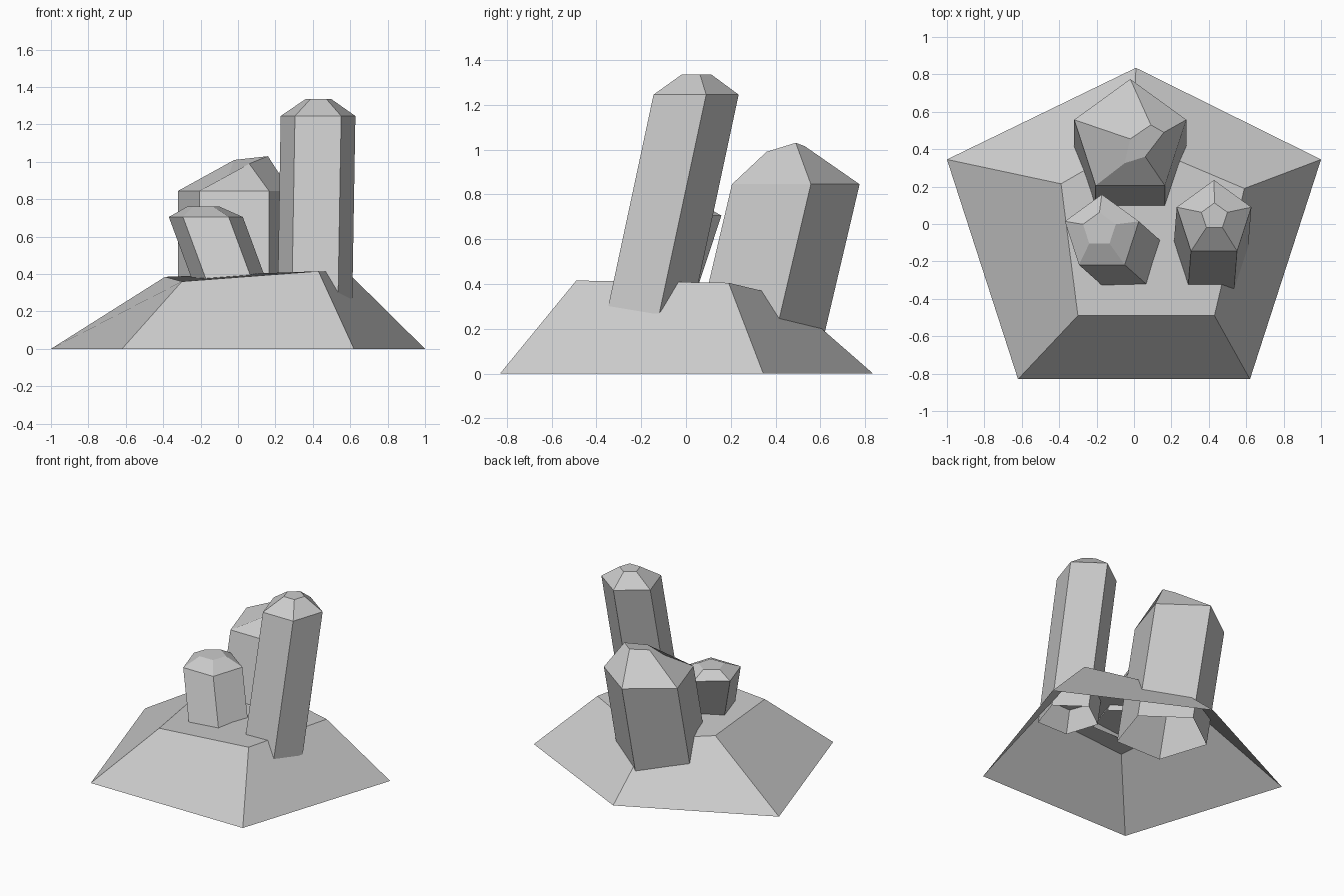
import bpy
from math import sin, cos, pi

cube = bpy.data.objects.get("Cube")
if cube:
    bpy.data.objects.remove(cube, do_unlink=True)

# Single stone colour
stone = bpy.data.materials.new("stone_grey")
stone.use_nodes = True
GREY = (0.6, 0.6, 0.6, 1.0)
stone.diffuse_color = GREY
stone.node_tree.nodes["Principled BSDF"].inputs["Base Color"].default_value = GREY


def pentagon(cx, cy, z, r):
    """Regular pentagon with one corner pointing to the back."""
    angles = [pi / 2 + i * 2 * pi / 5 for i in range(5)]
    return [(cx + r * cos(a), cy + r * sin(a), z) for a in angles]


def loft(name, rings):
    """Flat-sided shell through five-cornered rings, closed on top, open below."""
    verts = [p for ring in rings for p in ring]
    faces = []
    for k in range(len(rings) - 1):
        for i in range(5):
            j = (i + 1) % 5
            faces.append((5 * k + i, 5 * k + j, 5 * k + 5 + j, 5 * k + 5 + i))
    last = 5 * (len(rings) - 1)
    faces.append(tuple(range(last, last + 5)))
    mesh = bpy.data.meshes.new(name)
    mesh.from_pydata(verts, [], faces)
    mesh.materials.append(stone)
    mesh.update()
    obj = bpy.data.objects.new(name, mesh)
    bpy.context.collection.objects.link(obj)
    return obj


def crystal(name, centre, r, shoulder, foot, lean, tip):
    """Leaning prism from foot to shoulder height, finished by a faceted tip."""
    cx, cy = centre
    drop = shoulder - foot
    lower = pentagon(cx + lean[0] * drop, cy + lean[1] * drop, foot, r)
    return loft(name, [lower, pentagon(cx, cy, shoulder, r), tip])


# Rock base: corners run back, left-hand side, front pair, right-hand side
loft("rock_base", [
    [(0.01, 0.835, 0), (-1, 0.345, 0), (-0.62, -0.83, 0),
     (0.62, -0.83, 0), (1, 0.345, 0)],
    [(0, 0.44, 0.345), (-0.39, 0.215, 0.385), (-0.3, -0.49, 0.36),
     (0.43, -0.49, 0.415), (0.59, 0.19, 0.405)],
])

# Crystals
crystal("tall_crystal", (0.428, 0.025), 0.21, 1.245, 0.24, (-0.017, -0.214),
        pentagon(0.43, 0.04, 1.335, 0.073))
crystal("small_crystal", (-0.172, -0.05), 0.208, 0.705, 0.36, (0.37, -0.33),
        pentagon(-0.185, -0.03, 0.76, 0.092))
crystal("wide_crystal", (-0.02, 0.46), 0.315, 0.845, 0.06, (0, -0.235),
        [(0.09, 0.53, 1.015), (-0.02, 0.455, 1.01), (-0.05, 0.325, 0.93),
         (0.06, 0.36, 0.99), (0.16, 0.49, 1.03)])
